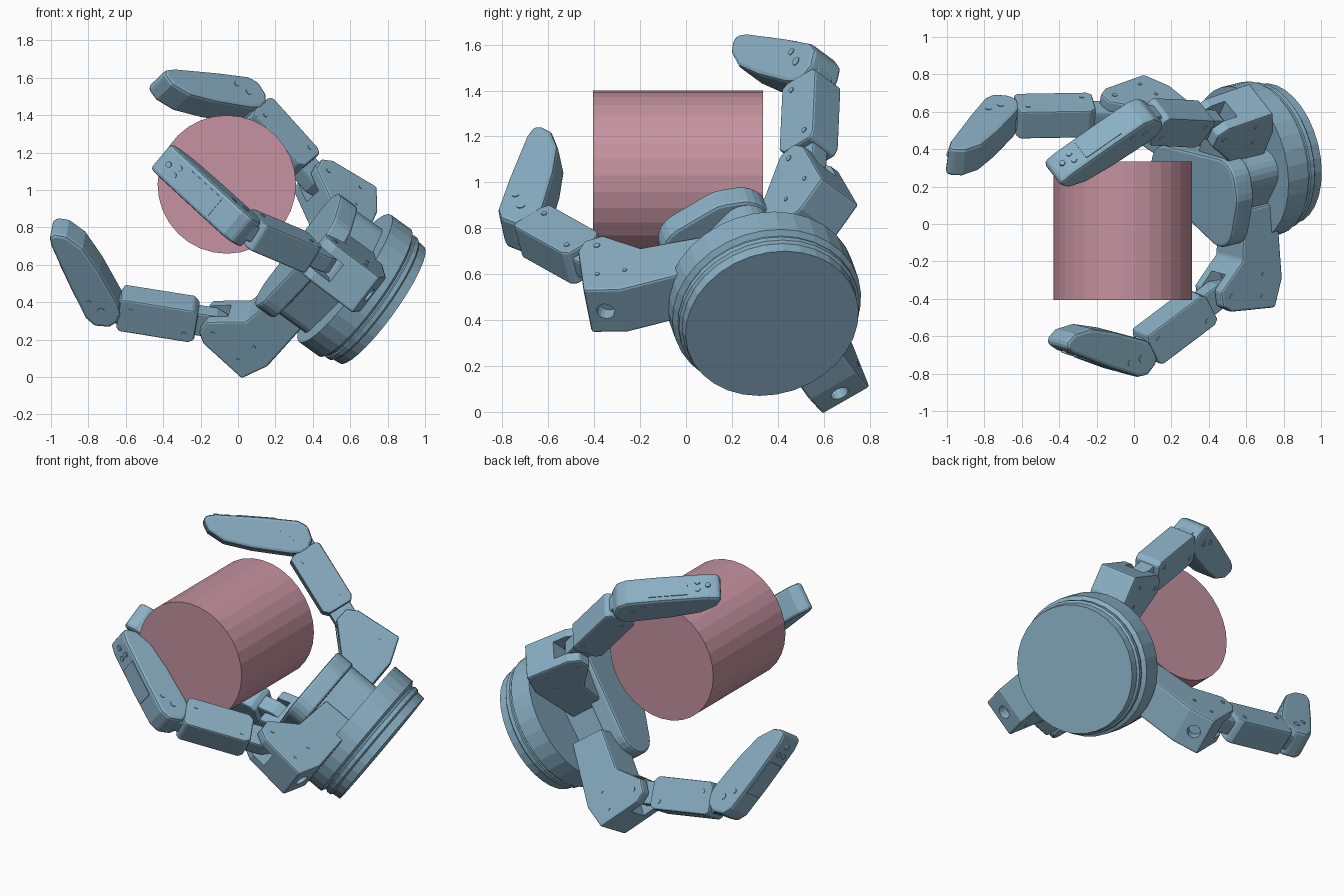
import bpy, bmesh, math
from mathutils import Vector, Matrix
from mathutils.geometry import convex_hull_2d

if "Cube" in bpy.data.objects:
    bpy.data.objects.remove(bpy.data.objects["Cube"])

V = Vector


def material(name, rgb):
    m = bpy.data.materials.new(name)
    m.diffuse_color = (*rgb, 1)
    m.use_nodes = True
    m.node_tree.nodes["Principled BSDF"].inputs["Base Color"].default_value = m.diffuse_color
    return m


BLUE = material("steel_blue", (0.25, 0.43, 0.55))
PINK = material("dusty_pink", (0.56, 0.29, 0.35))

# Hand axis: centre of the back of the base, and the pointing direction
C = V((0.77, 0.375, 0.385))
F = V((-0.79, -0.20, 0.57)).normalized()


def frame(origin, x, y):
    """Matrix with local x along x, local y near y, local z the hinge axis."""
    x = x.normalized()
    y = (y - x * y.dot(x)).normalized()
    z = x.cross(y)
    m = Matrix((x, y, z)).transposed().to_4x4()
    m.translation = origin
    return m


def finish(name, bm, mat, bevel=0.0):
    bmesh.ops.recalc_face_normals(bm, faces=bm.faces)
    me = bpy.data.meshes.new(name)
    bm.to_mesh(me)
    bm.free()
    ob = bpy.data.objects.new(name, me)
    bpy.context.collection.objects.link(ob)
    if mat:
        me.materials.append(mat)
    if bevel:
        b = ob.modifiers.new("bevel", 'BEVEL')
        b.width = bevel
        b.segments = 2
        b.limit_method = 'ANGLE'
        b.angle_limit = math.radians(40)
    return ob


def prism(name, mtx, pts, z0, z1, mat=BLUE, bevel=0.0):
    """Extrude a local xy outline from z0 to z1."""
    bm = bmesh.new()
    lo = [bm.verts.new(mtx @ V((x, y, z0))) for x, y in pts]
    hi = [bm.verts.new(mtx @ V((x, y, z1))) for x, y in pts]
    bm.faces.new(lo)
    bm.faces.new(hi)
    n = len(pts)
    for i in range(n):
        j = (i + 1) % n
        bm.faces.new((lo[i], lo[j], hi[j], hi[i]))
    return finish(name, bm, mat, bevel)


def circle(cx, cy, r, n=16):
    return [(cx + r * math.cos(2 * math.pi * i / n),
             cy + r * math.sin(2 * math.pi * i / n)) for i in range(n)]


def hull(circles):
    pts = [p for c in circles for p in circle(*c, 24)]
    return [pts[i] for i in convex_hull_2d(pts)]


def cut(ob, cutter):
    cutter.hide_render = True
    cutter.hide_viewport = True
    m = ob.modifiers.new("cut", 'BOOLEAN')
    m.object = cutter
    m.operation = 'DIFFERENCE'
    m.solver = 'EXACT'


# Held cylinder
prism("held_cylinder", frame(V((-0.06, -0.405, 1.03)), V((0, 0, 1)), V((1, 0, 0))),
      circle(0, 0, 0.37, 32), 0, 0.74, PINK)

# Base: stepped round housing, turned about the hand axis
H = V((0.57, -0.05, 0.79))                      # long direction of the palm
H = (H - F * H.dot(F)).normalized()
R = H.cross(F)                                  # towards the opposing finger
palm = Matrix((H, R, F)).transposed().to_4x4()
palm.translation = C
steps = [(0.385, 0), (0.39, 0.05), (0.402, 0.06), (0.402, 0.085), (0.395, 0.09),
         (0.395, 0.1), (0.42, 0.115), (0.42, 0.25)]
bm = bmesh.new()
rings = [[bm.verts.new(palm @ V((x, y, t))) for x, y in circle(0, 0, r, 32)] for r, t in steps]
bm.faces.new(rings[0])
bm.faces.new(rings[-1])
for a, b in zip(rings, rings[1:]):
    for i in range(32):
        j = (i + 1) % 32
        bm.faces.new((a[i], a[j], b[j], b[i]))
finish("base_housing", bm, BLUE)

# Palm: core block and rounded plate
core = [(-0.25, 0, 0.11), (0.22, 0.02, 0.11), (0.03, 0.2, 0.12)]
plate = [(-0.25, 0, 0.15), (0.22, 0.03, 0.13), (0.22, 0.1, 0.13), (0.14, 0.26, 0.13)]
prism("palm_core", palm, hull(core), 0.24, 0.46)
prism("palm_plate", palm, hull(plate), 0.44, 0.56, bevel=0.015)

# Outlines: knuckle (radial, axial), fingertip (along, inward)
KNUCKLE = [(0.12, -0.285), (0.085, 0.0), (0.045, 0.06), (-0.04, 0.065), (-0.18, -0.09),
           (-0.45, -0.12), (-0.45, -0.345), (-0.03, -0.345)]
TIP = [(-0.095, 0), (-0.08, 0.055), (-0.04, 0.09), (0.02, 0.1), (0.25, 0.093), (0.42, 0.072),
       (0.52, 0.02), (0.555, -0.035), (0.545, -0.07), (0.48, -0.085), (0.2, -0.098),
       (0, -0.1), (-0.06, -0.075)]


def screws(name, mtx, spots, half):
    for i, (x, y, r) in enumerate(spots):
        for s in (-1, 1):
            z = s * half
            prism(f"{name}_screw_{i}_{'ab'[s > 0]}", mtx, circle(x, y, r, 12),
                  z - 0.004, z + 0.004)


def finger(name, p0, p1, p2, hinge=None, holed=True):
    p0, p1, p2 = V(p0), V(p1), V(p2)
    d1, d2 = p1 - p0, p2 - p1
    h = V(hinge) if hinge else d1.cross(d2)
    h = (h - F * h.dot(F)).normalized()
    out = p0 - C
    out = out - F * out.dot(F) - h * out.dot(h)

    # Knuckle arm with finger slot and round hole in the lower outer face
    km = frame(p0, out, F)
    arm = prism(name + "_knuckle", km, KNUCKLE, -0.12, 0.12, bevel=0.012)
    slot = prism(name + "_slot_cutter", km,
                 [(-0.11, -0.06), (0.0, -0.09), (0.3, -0.09), (0.3, 0.3), (-0.11, 0.3)],
                 -0.06, 0.06, None)
    cut(arm, slot)
    if holed:
        ax = (km.to_3x3() @ V((0.37, -0.93, 0))).normalized()
        hole = prism(name + "_hole_cutter", frame(km @ V((0.045, -0.315, 0)), h, ax.cross(h)),
                     circle(0, 0, 0.04), -0.06, 0.06, None)
        cut(arm, hole)
    screws(name + "_knuckle", km, [(0, 0, 0.014), (-0.08, -0.22, 0.01), (0.04, -0.2, 0.01)], 0.12)

    # Lower link: narrow tongue inside a chamfered body
    n1 = h.cross(d1)
    if n1.dot(d2) < 0:
        n1 = -n1
    lm = frame(p0, d1, n1)
    L = d1.length
    prism(name + "_tongue", lm,
          [(-0.06, -0.04), (-0.06, 0.04), (0, 0.07), (L, 0.07), (L + 0.05, 0.03),
           (L + 0.05, -0.05), (L, -0.08), (0, -0.07)], -0.048, 0.048, bevel=0.01)
    a, b, t = 0.1, L - 0.08, 0.1
    prism(name + "_lower_link", lm,
          [(a, -t + 0.02), (a + 0.03, -t), (b - 0.02, -t), (b, -t + 0.02),
           (b, t - 0.035), (b - 0.015, t), (a + 0.03, t), (a, t - 0.03)],
          -0.084, 0.084, bevel=0.01)
    screws(name + "_lower_link", lm, [(a + 0.06, -0.05, 0.013), (b - 0.06, 0.04, 0.013)], 0.084)

    # Fingertip, bent towards the palm
    n2 = h.cross(d2)
    if n2.dot(d1) > 0:
        n2 = -n2
    tm = frame(p1, d2, n2)
    prism(name + "_tip", tm, TIP, -0.088, 0.088, bevel=0.022)
    screws(name + "_tip", tm, [(0.02, 0, 0.02), (0.09, -0.04, 0.016)], 0.088)

    # Cover panel and screws on the back of the fingertip
    prism(name + "_back_panel", tm,
          [(0.13, -0.08), (0.13, -0.104), (0.36, -0.096), (0.36, -0.06)], -0.06, 0.06)
    for i, (x, z) in enumerate([(0.42, -0.025), (0.42, 0.025), (0.48, 0.0)]):
        fm = frame(tm @ V((x, -0.085, z)), d2, h)
        prism(f"{name}_back_screw_{i}", fm, circle(0, 0, 0.016, 12), -0.009, 0.009)


# Three fingers: knuckle joint, middle joint, fingertip
finger("upper_finger", (0.42, 0.53, 1.045), (0.03, 0.55, 1.48), (-0.475, 0.21, 1.55), holed=False)
finger("front_finger", (0.45, -0.37, 0.63), (0.00, -0.71, 0.82), (-0.43, -0.575, 1.21),
       (0.58, -0.16, 0.79))
finger("lower_finger", (-0.12, 0.585, 0.29), (-0.715, 0.575, 0.385), (-0.96, 0.295, 0.855))
